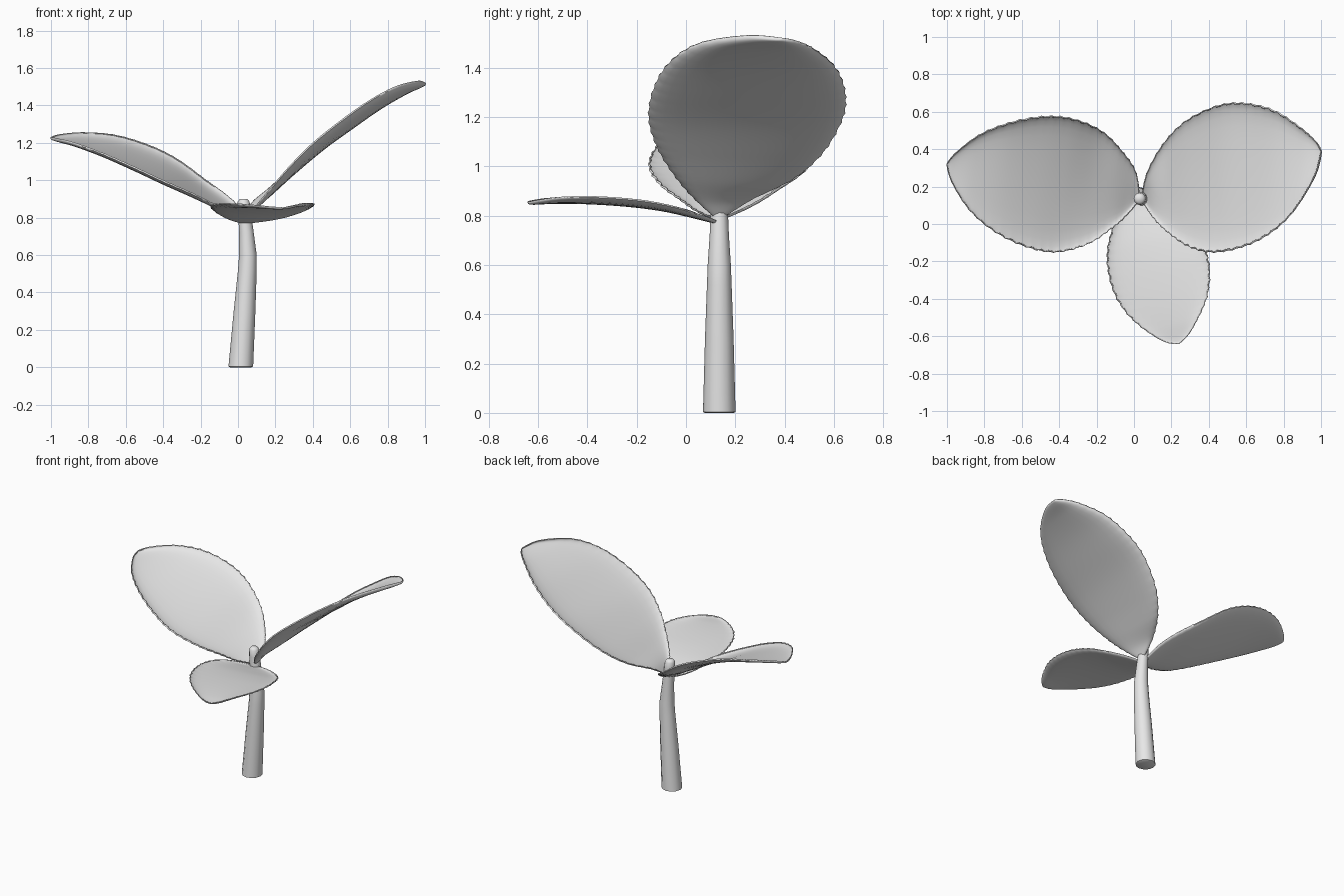
import bpy, bmesh, math
from mathutils import Vector

if "Cube" in bpy.data.objects:
    bpy.data.objects.remove(bpy.data.objects["Cube"])

grey = bpy.data.materials.new("light_grey")
grey.diffuse_color = (0.8, 0.8, 0.8, 1)
grey.use_nodes = True
grey.node_tree.nodes["Principled BSDF"].inputs["Base Color"].default_value = grey.diffuse_color


def finish(bm, name, angle):
    bmesh.ops.remove_doubles(bm, verts=bm.verts, dist=0.0005)
    bmesh.ops.recalc_face_normals(bm, faces=bm.faces)
    mesh = bpy.data.meshes.new(name)
    bm.to_mesh(mesh)
    bm.free()
    mesh.materials.append(grey)
    ob = bpy.data.objects.new(name, mesh)
    bpy.context.collection.objects.link(ob)
    bpy.ops.object.select_all(action='DESELECT')
    ob.select_set(True)
    bpy.context.view_layer.objects.active = ob
    bpy.ops.object.shade_smooth_by_angle(angle=math.radians(angle))
    return ob


def spline(points, t):
    """Smooth curve through points, t from 0 to 1."""
    p = [Vector(q) for q in points]
    n = len(p) - 1
    i = min(int(t * n), n - 1)
    f = t * n - i
    a, b, c, d = p[max(i - 1, 0)], p[i], p[i + 1], p[min(i + 2, n)]
    return b + 0.5 * f * (c - a + f * (2*a - 5*b + 4*c - d + f * (3*(b - c) + d - a)))


# Half cross-section of a blade: (distance from midrib, height), rim turned up
HALF = [(0.25, 0.02), (0.5, 0.08), (0.7, 0.18), (0.84, 0.32), (0.93, 0.5),
        (0.98, 0.7), (1.0, 0.86), (0.985, 1.0)]
SECTION = [(-s, h) for s, h in reversed(HALF)] + [(0, 0)] + HALF


def leaf(name, edge_a, edge_b, depth, teeth=14, steps=84):
    """Cupped blade lofted between two toothed edges that meet at base and tip."""
    bm = bmesh.new()
    grid = []
    axis = (Vector(edge_a[-1]) - Vector(edge_a[0])).normalized()
    for i in range(steps + 1):
        u = i / steps
        a, b = spline(edge_a, u), spline(edge_b, u)
        mid, half = (a + b) / 2, (b - a) / 2
        up = axis.cross(half)
        up = up.normalized() if up.length > 1e-6 else Vector((0, 0, 1))
        if up.z < 0:
            up = -up
        side = half.normalized() if half.length > 1e-6 else half
        fade = min(1, u / 0.15) * min(1, max(0, (0.93 - u) / 0.2))
        wave = abs((u * teeth) % 1.0 - 0.5) * 4 - 1
        tooth = wave * 0.01 * fade
        cup = depth * max(0, math.sin(math.pi * u)) ** 0.6
        row = []
        for s, h in SECTION:
            co = mid + half * s + up * cup * (h - 1)
            co += side * math.copysign(tooth * h * h, s)
            row.append(bm.verts.new(co))
        grid.append(row)
    for r, q in zip(grid, grid[1:]):
        for j in range(len(SECTION) - 1):
            bm.faces.new((r[j], r[j + 1], q[j + 1], q[j]))
    bmesh.ops.dissolve_degenerate(bm, dist=0.0001, edges=bm.edges)
    ob = finish(bm, name, 60)
    mod = ob.modifiers.new("thickness", 'SOLIDIFY')
    mod.thickness = 0.005
    mod.offset = 0


# Stem: tapered, gently bent, rounded top; rings are (x, z, radius)
bm = bmesh.new()
rings = [(0.015, 0.0, 0.058), (0.015, 0.004, 0.066), (0.035, 0.3, 0.058),
         (0.05, 0.52, 0.05), (0.053, 0.6, 0.047), (0.045, 0.72, 0.039),
         (0.034, 0.84, 0.034), (0.03, 0.885, 0.032), (0.03, 0.9, 0.02)]
loops = []
for x, z, r in rings:
    loops.append([bm.verts.new((x + r * math.cos(a), 0.135 + r * math.sin(a), z))
                  for a in (k * math.tau / 12 for k in range(12))])
for lo, hi in zip(loops, loops[1:]):
    for k in range(12):
        bm.faces.new((lo[k], lo[(k + 1) % 12], hi[(k + 1) % 12], hi[k]))
bm.faces.new(loops[0])
bm.faces.new(loops[-1])
finish(bm, "stem", 60)

# Tall leaf
leaf("right_leaf",
     [(.04, .13, .785), (.07, .27, .875), (.16, .43, .955), (.28, .55, 1.06), (.45, .63, 1.2),
      (.6, .64, 1.305), (.75, .6, 1.405), (.89, .51, 1.48), (.97, .44, 1.51), (1, .39, 1.52)],
     [(.04, .13, .785), (.1, .04, .87), (.18, -.04, .965), (.28, -.11, 1.08), (.4, -.145, 1.2),
      (.55, -.125, 1.32), (.7, -.06, 1.425), (.84, .06, 1.5), (.96, .25, 1.53), (1, .39, 1.52)],
     0.045)

# Wide leaf
leaf("left_leaf",
     [(.03, .13, .785), (.01, .27, .85), (-.06, .38, .92), (-.17, .49, 1.0), (-.32, .555, 1.11),
      (-.47, .57, 1.185), (-.65, .54, 1.24), (-.82, .475, 1.255), (-.95, .38, 1.245), (-1, .32, 1.23)],
     [(.03, .13, .785), (-.04, .05, .82), (-.12, -.02, .87), (-.24, -.1, .93), (-.4, -.145, 1.0),
      (-.55, -.125, 1.07), (-.72, -.05, 1.145), (-.87, .07, 1.2), (-.97, .22, 1.225), (-1, .32, 1.23)],
     0.045)

# Small, nearly level leaf
leaf("front_leaf",
     [(.03, .13, .775), (-.04, .08, .795), (-.1, 0, .825), (-.135, -.12, .853), (-.135, -.24, .868),
      (-.1, -.37, .876), (-.03, -.48, .876), (.07, -.57, .87), (.17, -.63, .86), (.24, -.64, .855)],
     [(.03, .13, .775), (.14, .1, .79), (.25, .04, .81), (.34, -.05, .838), (.385, -.16, .86),
      (.4, -.27, .872), (.385, -.39, .878), (.34, -.5, .876), (.29, -.59, .865), (.24, -.64, .855)],
     0.03, teeth=12)
